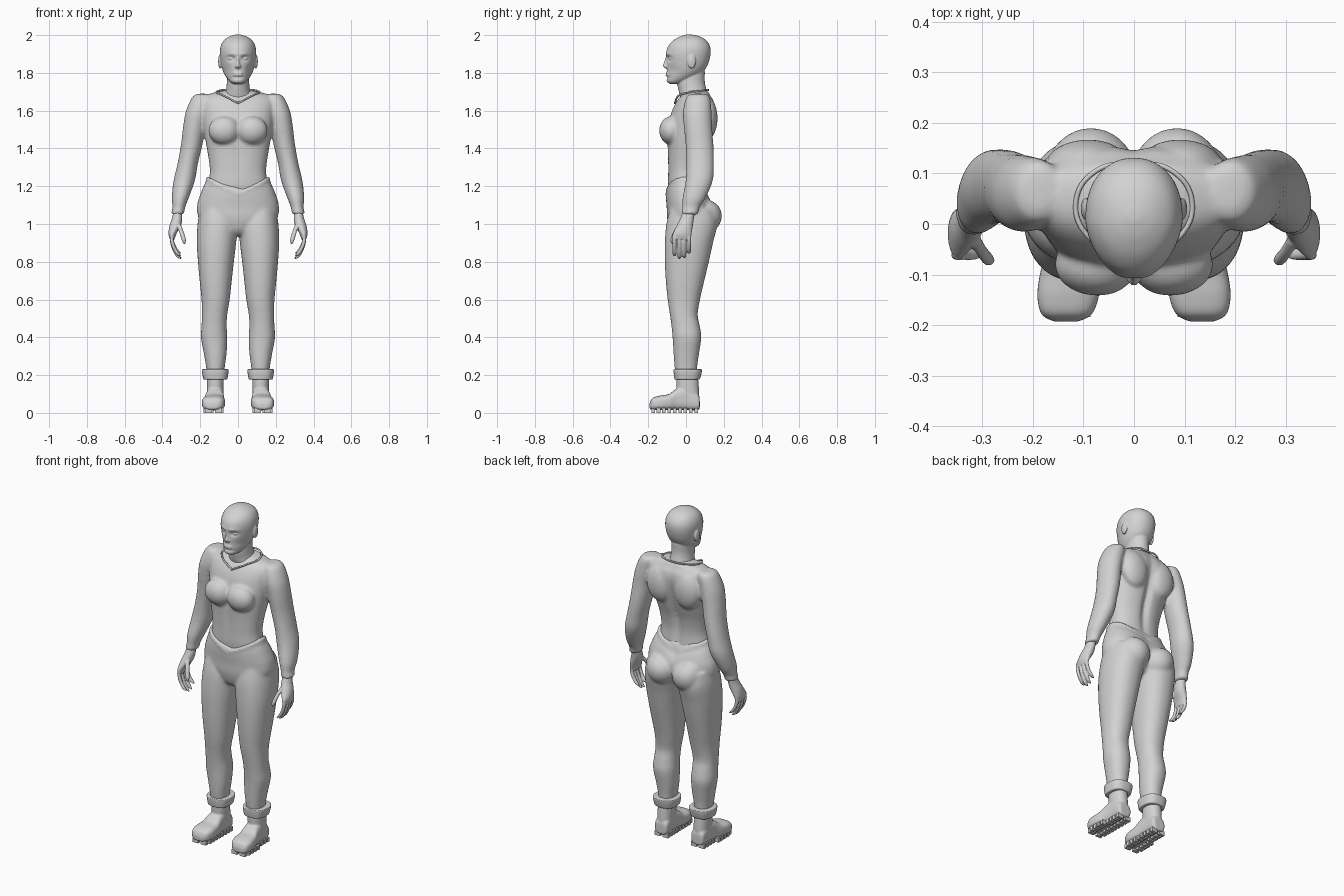
import bpy
import bmesh
from math import cos, sin, pi, exp
from mathutils import Matrix, Vector

default_cube = bpy.data.objects.get("Cube")
if default_cube:
    bpy.data.objects.remove(default_cube, do_unlink=True)

grey = bpy.data.materials.new("plain_grey")
grey.use_nodes = True
grey.diffuse_color = (.65, .65, .65, 1)
grey.node_tree.nodes["Principled BSDF"].inputs["Base Color"].default_value = grey.diffuse_color

LEFT, RIGHT = 1, -1
BOTH = (LEFT, RIGHT)


def smooth_rows(rows, steps=6):
    """Catmull-Rom interpolation between the given cross-sections."""
    result = []
    last = len(rows) - 1
    for i in range(last):
        neighbours = rows[max(i - 1, 0)], rows[i], rows[i + 1], rows[min(i + 2, last)]
        for k in range(steps):
            t = k / steps
            result.append([
                b + .5 * t * (c - a + t * (2 * a - 5 * b + 4 * c - d + t * (3 * (b - c) + d - a)))
                for a, b, c, d in zip(*neighbours)])
    result.append(list(rows[last]))
    return result


def loft(bm, rows, sides=(LEFT,), power=2.0, along_y=False, count=40):
    """Closed solid through rows of (level, x min, x max, other min, other max)."""
    def bend(value):
        return abs(value) ** (2 / power) * (1 if value > 0 else -1)

    for side in sides:
        rings = []
        for level, x0, x1, v0, v1 in smooth_rows(rows):
            ring = []
            for k in range(count):
                angle = 2 * pi * k / count
                x = side * ((x0 + x1) / 2 + (x1 - x0) / 2 * bend(cos(angle)))
                v = (v0 + v1) / 2 + (v1 - v0) / 2 * bend(sin(angle))
                ring.append(bm.verts.new((x, level, v) if along_y else (x, v, level)))
            rings.append(ring)
        for low, high in zip(rings, rings[1:]):
            for k in range(count):
                n = (k + 1) % count
                bm.faces.new((low[k], low[n], high[n], high[k]))
        bm.faces.new(rings[0])
        bm.faces.new(rings[-1])


def centred(rows):
    return [(z, -w, w, front, back) for z, w, front, back in rows]


def tube(bm, points, radius, sides=BOTH):
    """Thin downward limb through points, closing to a rounded tip."""
    scales = [1] * (len(points) - 1) + [.5]
    rows = [(z, x - radius * s, x + radius * s, y - radius * s, y + radius * s)
            for (x, y, z), s in zip(points, scales)]
    loft(bm, rows, sides, count=16)


def ball(bm, centre, radii, sides=BOTH):
    for side in sides:
        place = Matrix.Translation((centre[0] * side, centre[1], centre[2]))
        bmesh.ops.create_uvsphere(bm, u_segments=32, v_segments=20, radius=1,
                                  matrix=place @ Matrix.Diagonal((*radii, 1)))


def finish(bm, name, voxel=None, relax=0, smooth=True):
    bmesh.ops.recalc_face_normals(bm, faces=bm.faces[:])
    for face in bm.faces:
        face.smooth = smooth
    mesh = bpy.data.meshes.new(name)
    bm.to_mesh(mesh)
    bm.free()
    mesh.materials.append(grey)
    obj = bpy.data.objects.new(name, mesh)
    bpy.context.collection.objects.link(obj)
    if voxel:
        blend = obj.modifiers.new("blend", 'REMESH')
        blend.mode = 'VOXEL'
        blend.voxel_size = voxel
        blend.use_smooth_shade = True
        soften = obj.modifiers.new("soften", 'SMOOTH')
        soften.factor = .5
        soften.iterations = relax
    return obj


def bump(value, centre, width):
    return exp(-((value - centre) / width) ** 2)


# Torso and arms, blended into one skin
bm = bmesh.new()
loft(bm, centred([
    (1.1, .15, -.08, .1), (1.2, .157, -.095, .092), (1.28, .149, -.096, .088),
    (1.36, .158, -.097, .1), (1.44, .172, -.1, .125), (1.52, .185, -.095, .145),
    (1.6, .195, -.075, .155), (1.65, .195, -.05, .148), (1.68, .17, -.025, .13),
    (1.7, .11, .0, .12), (1.71, .05, .03, .1)]), power=2.3)
ball(bm, (.072, -.08, 1.495), (.085, .062, .075))
ball(bm, (.09, .115, 1.56), (.085, .052, .11))
for v in bm.verts:
    # spine furrow and midline of the belly
    depth = .025 if v.co.y > .05 else -.006
    v.co.y -= depth * bump(v.co.x, 0, .022) * bump(v.co.z, 1.42, .2)
loft(bm, [
    (1.69, .17, .205, .04, .09), (1.675, .14, .24, .005, .125),
    (1.6, .15, .275, -.015, .135), (1.52, .17, .29, -.012, .138),
    (1.42, .188, .302, -.002, .145), (1.32, .212, .32, .002, .148),
    (1.23, .228, .341, -.002, .142), (1.14, .26, .351, -.018, .105),
    (1.09, .279, .347, -.02, .075), (1.06, .284, .353, -.024, .066),
    (1.05, .288, .35, -.02, .062)], BOTH)
finish(bm, "torso_and_arms", .008, 8)

# Hands with four curled fingers and a thumb
bm = bmesh.new()
loft(bm, [
    (1.08, .3, .338, -.01, .05), (1.03, .295, .35, -.03, .042),
    (.99, .303, .363, -.05, .036), (.95, .325, .368, -.068, .03),
    (.92, .336, .362, -.062, .024)], BOTH)
for y, length in ((-.061, .9), (-.035, 1), (-.009, .97), (.016, .8)):
    path = ((.348, .95), (.35, .91), (.338, .865), (.317, .828), (.302, .815))
    tube(bm, [(x, y, .95 - (.95 - z) * length) for x, z in path], .0105)
tube(bm, [(.315, -.03, 1), (.3, -.055, .96), (.288, -.07, .92), (.284, -.072, .895)], .012)
finish(bm, "hands", .004, 3)

# Trousers: hips, seat and both legs, with a dipped waistline
bm = bmesh.new()
loft(bm, centred([
    (.94, .05, -.06, .06), (.97, .12, -.085, .1), (1.03, .205, -.1, .13),
    (1.1, .216, -.102, .14), (1.17, .195, -.106, .125), (1.22, .173, -.107, .108),
    (1.24, .17, -.111, .108), (1.255, .165, -.105, .102)]), power=2.2)
ball(bm, (.085, .09, 1.045), (.092, .1, .1))
for v in bm.verts:
    rise = min(max((v.co.z - 1) / .25, 0), 1)
    v.co.z -= .09 * rise * rise * (1 - min(abs(v.co.x) / .17, 1))
loft(bm, [
    (.17, .078, .162, -.05, .055), (.25, .069, .17, -.061, .06),
    (.32, .06, .182, -.066, .07), (.4, .057, .196, -.071, .081),
    (.46, .06, .193, -.077, .073), (.52, .057, .191, -.085, .062),
    (.6, .044, .193, -.097, .074), (.7, .033, .203, -.107, .097),
    (.8, .022, .212, -.112, .121), (.9, .01, .218, -.112, .143),
    (1, .002, .214, -.104, .165), (1.08, .02, .2, -.085, .15)], BOTH, 2.2)
finish(bm, "trousers", .008, 6)

# Head and neck
bm = bmesh.new()
loft(bm, centred([
    (1.742, .026, -.085, -.04), (1.753, .045, -.101, .0), (1.78, .066, -.103, .06),
    (1.81, .08, -.101, .095), (1.85, .09, -.102, .118), (1.9, .096, -.105, .13),
    (1.94, .092, -.095, .127), (1.972, .075, -.067, .107), (1.993, .045, -.03, .073),
    (2.003, .012, .005, .03)]), power=2.15, count=80)
for v in bm.verts:
    if v.co.y < 0:
        # narrower face, eye sockets, brow and chin
        v.co.x *= 1 + 1.2 * v.co.y
        x, z = abs(v.co.x), v.co.z
        v.co.y += .016 * bump(x, .036, .018) * bump(z, 1.876, .013)
        v.co.y -= .005 * bump(x, .03, .03) * bump(z, 1.9, .01)
        v.co.y += .006 * bump(x, 0, .04) * bump(z, 1.775, .008)
        v.co.y += .008 * bump(x, .06, .02) * bump(z, 1.81, .03)
loft(bm, centred([
    (1.58, .09, -.02, .13), (1.66, .085, -.028, .125), (1.7, .066, -.038, .112),
    (1.75, .059, -.046, .1), (1.81, .058, -.035, .1)]))
loft(bm, centred([
    (1.822, .011, -.105, -.07), (1.831, .019, -.118, -.07), (1.842, .014, -.122, -.07),
    (1.86, .009, -.115, -.07), (1.89, .008, -.106, -.07)]), power=2, count=24)
ball(bm, (.036, -.078, 1.876), (.016, .013, .008))
ball(bm, (.095, .03, 1.86), (.01, .022, .037))
for z in (1.788, 1.799):
    ball(bm, (0, -.098, z), (.026, .01, .0055), (LEFT,))
finish(bm, "head_and_neck", .004, 3)

# Collar edge, dipping to a point in front
curve = bpy.data.curves.new("collar", 'CURVE')
curve.dimensions = '3D'
curve.bevel_depth = .005
curve.bevel_resolution = 2
edge = [(.0, -.06, 1.64), (.085, -.03, 1.685), (.115, .04, 1.698), (.075, .105, 1.71)]
edge += [(0, .118, 1.708)] + [(-x, y, z) for x, y, z in reversed(edge[1:])]
spline = curve.splines.new('BEZIER')
spline.bezier_points.add(len(edge) - 1)
spline.use_cyclic_u = True
for point, place in zip(spline.bezier_points, edge):
    point.co = place
    point.handle_left_type = point.handle_right_type = 'VECTOR' if place[0] == 0 and place[1] < 0 else 'AUTO'
curve.materials.append(grey)
bpy.context.collection.objects.link(bpy.data.objects.new("collar", curve))

# Ankle cuffs
bm = bmesh.new()
loft(bm, [
    (.176, .075, .165, -.045, .06), (.177, .06, .18, -.058, .07),
    (.186, .055, .185, -.062, .076), (.222, .05, .191, -.066, .084),
    (.231, .055, .186, -.062, .08), (.232, .075, .165, -.045, .06)], BOTH, 2.6)
finish(bm, "ankle_cuffs")

# Boots: foot and shaft
bm = bmesh.new()
loft(bm, [
    (.073, .1, .145, .03, .06), (.064, .08, .162, .015, .1),
    (.0, .077, .166, .014, .14), (-.05, .074, .172, .014, .128),
    (-.09, .07, .184, .014, .1), (-.14, .069, .191, .014, .091),
    (-.178, .083, .183, .015, .078), (-.193, .11, .158, .022, .05)],
    BOTH, 3, along_y=True)
loft(bm, [
    (.04, .08, .162, -.03, .068), (.1, .077, .164, -.045, .07),
    (.15, .076, .165, -.05, .067), (.2, .076, .166, -.05, .062)], BOTH, 2.2)
finish(bm, "boots", .005, 5)

# Tread lugs under each boot
bm = bmesh.new()
for side in BOTH:
    for step in range(9):
        y = .054 - .0285 * step
        spread = .026 + (.008 if 3 < step < 8 else 0)
        middle = .121 + (.009 if step > 3 else 0)
        for offset in (-spread, spread):
            place = Matrix.Translation(Vector((side * (middle + offset), y, .0125)))
            size = Matrix.Diagonal((.036, .019, .025, 1))
            bmesh.ops.create_cube(bm, size=1, matrix=place @ size)
finish(bm, "boot_treads", smooth=False)
